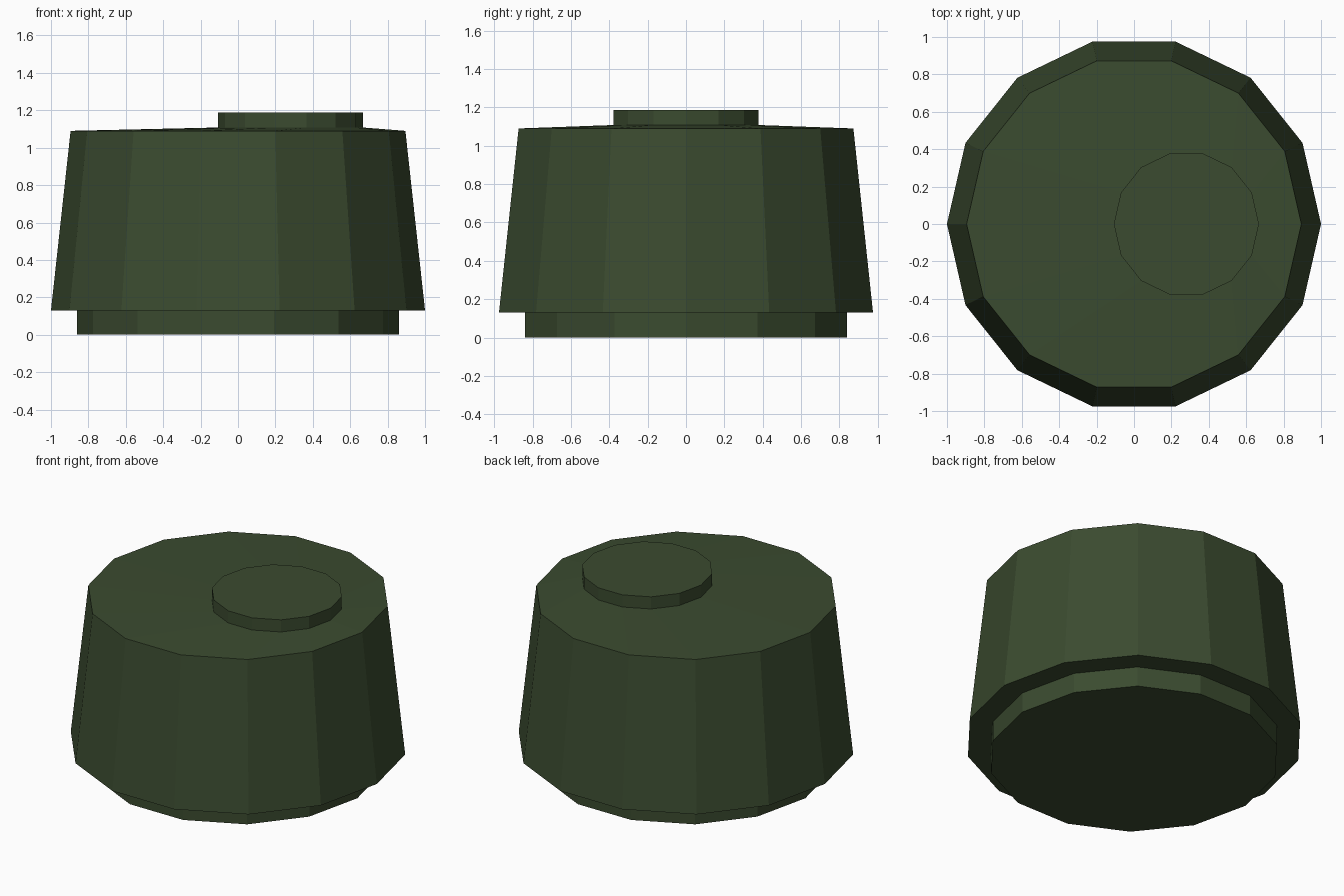
import bpy, bmesh
from math import sin, cos, tau

cube = bpy.data.objects.get("Cube")
if cube:
    bpy.data.objects.remove(cube, do_unlink=True)

SIDES = 14

green = bpy.data.materials.new("dark_olive_green")
green.use_nodes = True
colour = (0.043, 0.070, 0.029, 1)
green.diffuse_color = colour
green.node_tree.nodes["Principled BSDF"].inputs["Base Color"].default_value = colour


def loft(name, rings, close_bottom=False, close_top=False):
    """Skin a stack of rings given as (centre x, radius, height)."""
    bm = bmesh.new()
    loops = [[bm.verts.new((cx + r * cos(tau * i / SIDES), r * sin(tau * i / SIDES), z))
              for i in range(SIDES)] for cx, r, z in rings]
    for low, high in zip(loops, loops[1:]):
        for i in range(SIDES):
            j = (i + 1) % SIDES
            bm.faces.new((low[i], low[j], high[j], high[i]))
    if close_bottom:
        bm.faces.new(loops[0][::-1])
    if close_top:
        bm.faces.new(loops[-1])
    mesh = bpy.data.meshes.new(name)
    bm.to_mesh(mesh)
    bm.free()
    mesh.materials.append(green)
    obj = bpy.data.objects.new(name, mesh)
    bpy.context.collection.objects.link(obj)
    return obj


CAP_X, CAP_R, CAP_Z = 0.28, 0.388, 1.108

# Recessed foot under the body
loft("base", [(0, 0.86, 0), (0, 0.86, 0.13)], close_bottom=True)

# Underside lip, tapered wall, and lid rising gently to the off-centre cap
loft("body", [(0, 0.86, 0.13), (0, 1, 0.13), (0, 0.895, 1.09), (CAP_X, CAP_R, CAP_Z)])

# Off-centre round hatch
loft("hatch_cap", [(CAP_X, CAP_R, CAP_Z), (CAP_X, CAP_R, 1.187)], close_top=True)
